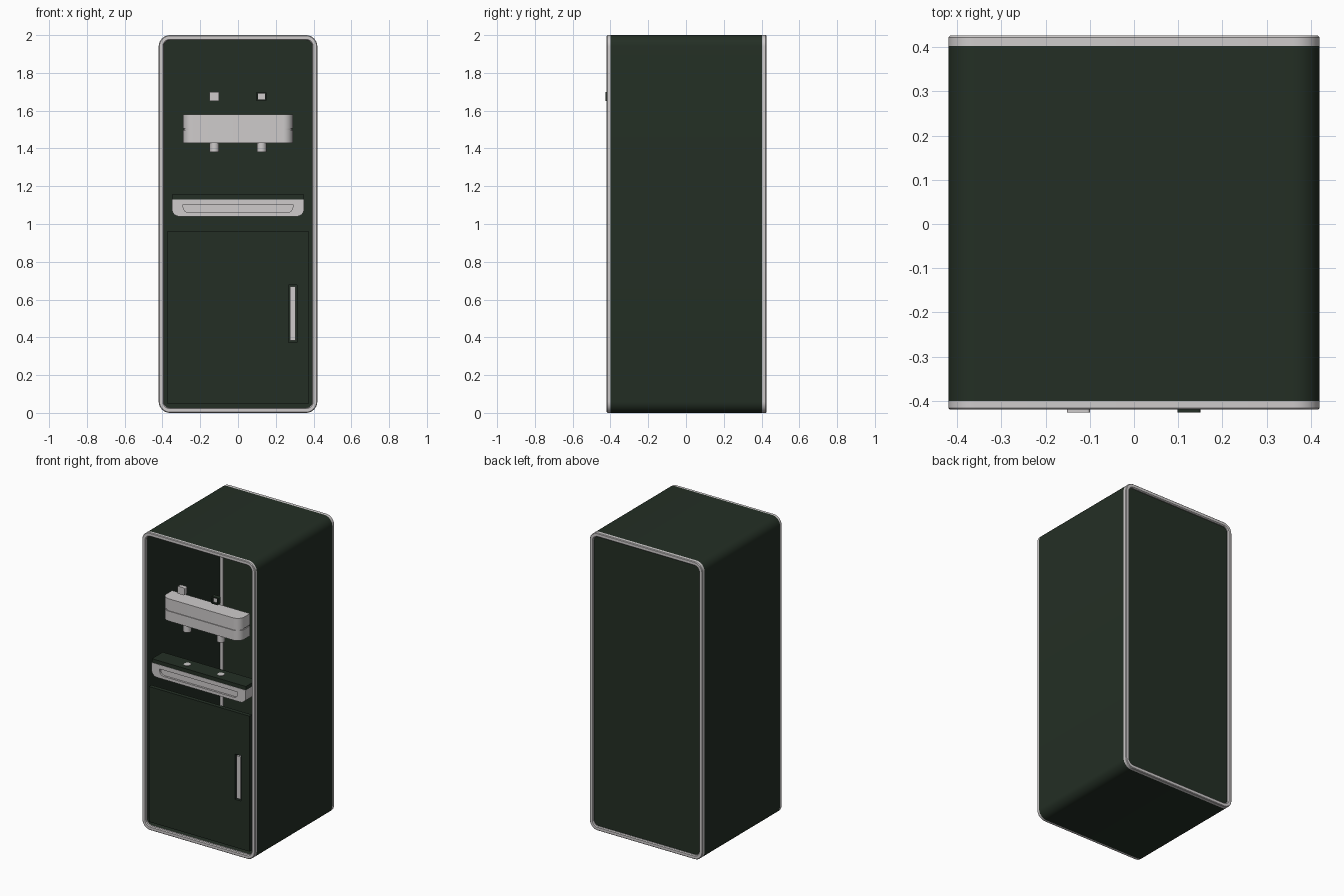
import bpy, bmesh, math

if "Cube" in bpy.data.objects:
    bpy.data.objects.remove(bpy.data.objects["Cube"])


def material(name, rgb):
    m = bpy.data.materials.new(name)
    m.diffuse_color = (*rgb, 1)
    m.use_nodes = True
    m.node_tree.nodes["Principled BSDF"].inputs["Base Color"].default_value = m.diffuse_color
    return m


GREEN = material("dark green", (0.017, 0.028, 0.018))
GREY = material("light grey", (0.62, 0.60, 0.60))


def rrect(x0, x1, z0, z1, r_low=0.0, r_high=0.0, n=8):
    """Rounded rectangle loop with separate low and high corner radii."""
    pts = []
    corners = [(x1, z1, r_high, -1, -1, 0), (x0, z1, r_high, 1, -1, 90),
               (x0, z0, r_low, 1, 1, 180), (x1, z0, r_low, -1, 1, 270)]
    for x, z, r, sx, sz, start in corners:
        for i in range(n + 1):
            a = math.radians(start + 90 * i / n)
            pts.append((x + sx * r + r * math.cos(a), z + sz * r + r * math.sin(a)))
    return pts


def circle(x, y, r, n=24):
    return [(x + r * math.cos(2 * math.pi * i / n), y + r * math.sin(2 * math.pi * i / n))
            for i in range(n)]


def loft(name, loops, mat, axis="y", ring=False):
    """Bridge (points, level) loops; cap the ends, or join last to first for a ring."""
    bm = bmesh.new()
    rows = [[bm.verts.new((a, lv, b) if axis == "y" else (a, b, lv)) for a, b in pts]
            for pts, lv in loops]
    pairs = list(zip(rows, rows[1:]))
    if ring:
        pairs.append((rows[-1], rows[0]))
    for p, q in pairs:
        for i in range(len(p)):
            j = (i + 1) % len(p)
            bm.faces.new((p[i], p[j], q[j], q[i]))
    if not ring:
        bm.faces.new(rows[0])
        bm.faces.new(rows[-1])
    bmesh.ops.remove_doubles(bm, verts=bm.verts, dist=1e-5)
    bmesh.ops.recalc_face_normals(bm, faces=bm.faces)
    me = bpy.data.meshes.new(name)
    bm.to_mesh(me)
    bm.free()
    me.materials.append(mat)
    ob = bpy.data.objects.new(name, me)
    bpy.context.collection.objects.link(ob)
    bpy.ops.object.select_all(action="DESELECT")
    ob.select_set(True)
    bpy.context.view_layer.objects.active = ob
    bpy.ops.object.shade_smooth_by_angle(angle=math.radians(35))
    return ob


def frame(inset):
    """Cabinet outline, shrunk by inset."""
    return rrect(-0.42 + inset, 0.42 - inset, inset, 2 - inset, 0.06 - inset, 0.06 - inset)


# Hollow cabinet shell
loft("cabinet_shell", [(frame(0.0), -0.40), (frame(0.0), 0.402),
                       (frame(0.006), 0.402), (frame(0.006), -0.40)], GREEN, ring=True)

# Front and back trim rings with softened outer edges
for name, inner, outer in (("front_trim", -0.40, -0.42), ("back_trim", 0.402, 0.426)):
    s = 1 if outer > 0 else -1
    loft(name, [(frame(0.0), inner), (frame(0.0), outer - s * 0.004), (frame(0.004), outer),
                (frame(0.022), outer), (frame(0.027), outer - s * 0.006),
                (frame(0.027), inner)], GREY, ring=True)

# Back panel, set into the back trim
loft("back_panel", [(frame(0.027), 0.406), (frame(0.027), 0.414)], GREEN)

# Door with a handle slot
door = rrect(-0.375, 0.375, 0.05, 0.96)
slot = rrect(0.268, 0.312, 0.373, 0.677)
loft("door", [(door, -0.385), (door, -0.412), (slot, -0.412), (slot, -0.39)], GREEN)
bar = rrect(0.276, 0.304, 0.382, 0.668)
loft("door_handle", [(bar, -0.389), (bar, -0.41)], GREY)

# Tap housing with a seam groove
full = rrect(-0.29, 0.29, -0.396, -0.286, 0.05, 0.0)
groove = rrect(-0.285, 0.285, -0.391, -0.286, 0.045, 0.0)
loft("tap_housing", [(full, 1.43), (full, 1.497), (groove, 1.497), (groove, 1.505),
                     (full, 1.505), (full, 1.58)], GREY, axis="z")

# Drip tray body, front recess and dark cover
tray = rrect(-0.35, 0.35, 1.04, 1.13, 0.04)
lip = rrect(-0.29, 0.29, 1.06, 1.102, 0.03)
loft("drip_tray", [(tray, -0.30), (tray, -0.418), (lip, -0.418), (lip, -0.405)], GREY)
cover = rrect(-0.35, 0.35, -0.416, -0.30)
loft("drip_tray_cover", [(cover, 1.13), (cover, 1.155)], GREEN, axis="z")

# Nozzles and the drains below them
for side, x in (("left", -0.125), ("right", 0.125)):
    nozzle = circle(x, -0.36, 0.025)
    loft(side + "_nozzle", [(nozzle, 1.38), (nozzle, 1.435)], GREY, axis="z")
    drain = circle(x, -0.36, 0.022)
    loft(side + "_drain", [(drain, 1.154), (drain, 1.157)], GREY, axis="z")

# Buttons: the left is plain, the right has a dark recessed border
plain = rrect(-0.152, -0.1, 1.65, 1.7, 0.006, 0.006)
loft("left_button", [(plain, -0.398), (plain, -0.426)], GREY)
rim = rrect(0.098, 0.15, 1.65, 1.7, 0.006, 0.006)
hole = rrect(0.106, 0.142, 1.658, 1.692, 0.004, 0.004)
loft("right_button_rim", [(rim, -0.398), (rim, -0.426), (hole, -0.426), (hole, -0.398)],
     GREEN, ring=True)
loft("right_button", [(hole, -0.40), (hole, -0.412)], GREY)
